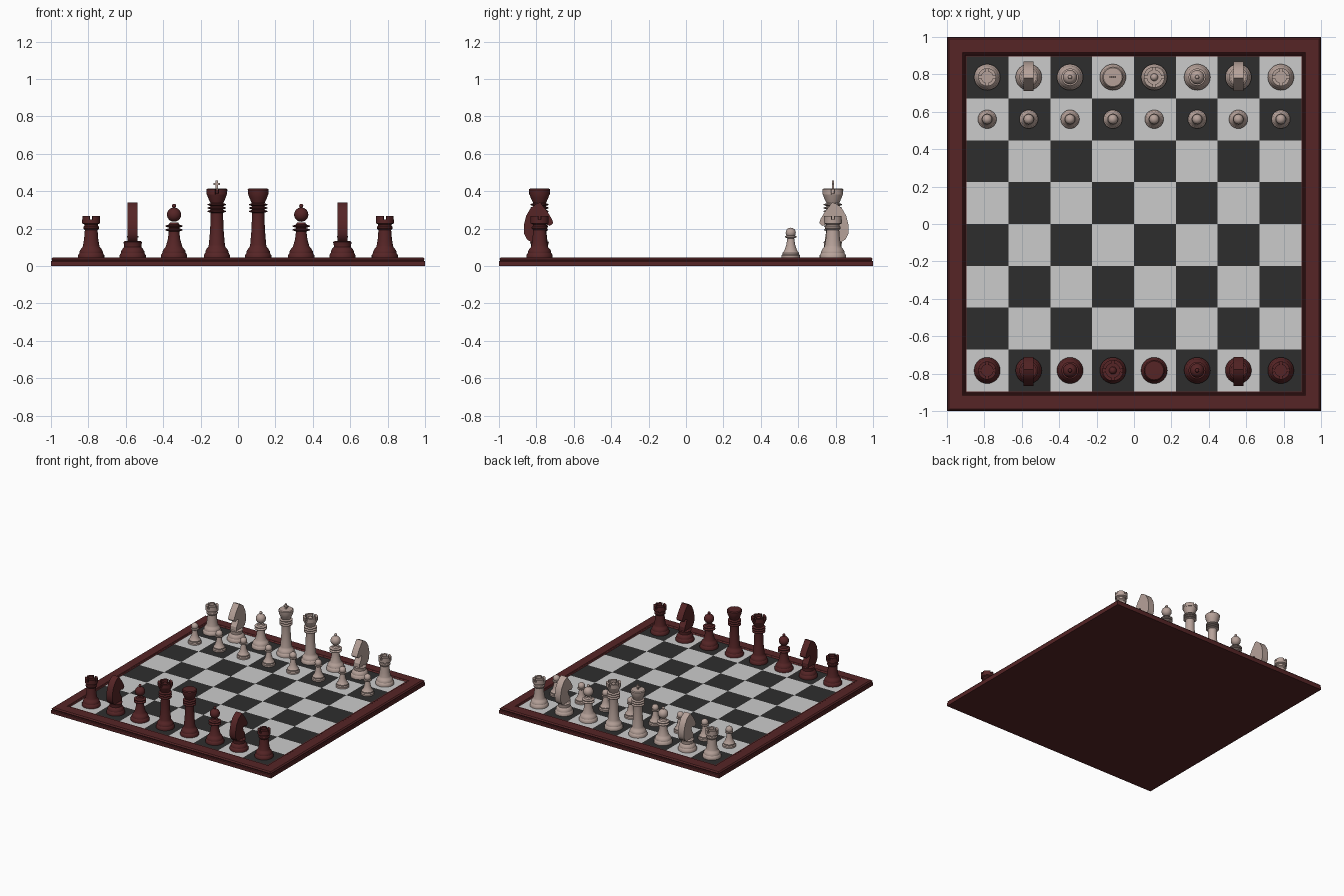
import bpy, bmesh, math
from mathutils import Matrix

if "Cube" in bpy.data.objects:
    bpy.data.objects.remove(bpy.data.objects["Cube"])

def material(name, rgb):
    m = bpy.data.materials.new(name)
    m.diffuse_color = (*rgb, 1)
    m.use_nodes = True
    m.node_tree.nodes["Principled BSDF"].inputs["Base Color"].default_value = m.diffuse_color
    return m

RED = material("dark red wood", (0.092, 0.018, 0.019))
CREAM = material("pale cream", (0.47, 0.36, 0.32))
LIGHT = material("light square", (0.60, 0.60, 0.60))
DARK = material("dark square", (0.027, 0.027, 0.027))
TOP = 0.043      # height of the playing surface
HALF = 0.895     # half width of the playing surface

def finish(bm, name, mats, smooth=True):
    bmesh.ops.recalc_face_normals(bm, faces=bm.faces)
    for f in bm.faces:
        f.smooth = smooth
    for e in bm.edges:
        e.smooth = len(e.link_faces) == 2 and e.calc_face_angle(0) < math.radians(32)
    me = bpy.data.meshes.new(name)
    bm.to_mesh(me)
    bm.free()
    for m in mats:
        me.materials.append(m)
    return me

def place(me, name, loc=(0, 0, 0), turn=0.0):
    ob = bpy.data.objects.new(name, me)
    ob.location = loc
    ob.rotation_euler.z = turn
    bpy.context.collection.objects.link(ob)
    return ob

def lathe(bm, profile, n=32, phase=0.0):
    """Closed turned shape from (radius, z) points."""
    rings = [[bm.verts.new((r * math.cos(phase + 2 * math.pi * i / n),
                            r * math.sin(phase + 2 * math.pi * i / n), z))
              for i in range(n)] for r, z in profile]
    for a, b in zip(rings, rings[1:]):
        for i in range(n):
            j = (i + 1) % n
            bm.faces.new((a[i], a[j], b[j], b[i]))
    bm.faces.new(rings[0][::-1])
    bm.faces.new(rings[-1])

def box(bm, size, centre):
    m = Matrix.Translation(centre) @ Matrix.Diagonal((*size, 1))
    bmesh.ops.create_cube(bm, size=1, matrix=m)

def ball(bm, r, z):
    bmesh.ops.create_uvsphere(bm, u_segments=24, v_segments=14, radius=r,
                              matrix=Matrix.Translation((0, 0, z)))

def battlements(bm, count, fill, r0, r1, z0, z1, steps=6):
    """Ring of raised curved blocks."""
    for k in range(count):
        prev = first = None
        for s in range(steps + 1):
            a = 2 * math.pi * (k + 0.5 + fill * (s / steps - 0.5)) / count
            sec = [bm.verts.new((r * math.cos(a), r * math.sin(a), z))
                   for r, z in ((r0, z0), (r1, z0), (r1, z1), (r0, z1))]
            if prev:
                for i in range(4):
                    j = (i + 1) % 4
                    bm.faces.new((prev[i], prev[j], sec[j], sec[i]))
            first = first or sec
            prev = sec
        bm.faces.new(first)
        bm.faces.new(prev[::-1])

# ---- pieces (z = 0 is the playing surface) ----
BASE = [(.07, 0), (.07, .015), (.066, .022), (.062, .028), (.062, .036),
        (.054, .05), (.046, .058)]

def rings(z, r, inner, count, step):
    pts = []
    for k in range(count):
        b = z + k * step
        pts += [(inner, b), (r, b + step * .3), (r, b + step * .55), (inner, b + step * .85)]
    return pts

def king(bm, cross):
    lathe(bm, BASE + [(.043, .07), (.036, .15), (.033, .235)] + rings(.242, .049, .034, 3, .018)
          + [(.037, .30), (.047, .322), (.054, .342), (.056, .365), (.05, .371), (.02, .372)])
    if cross:
        box(bm, (.012, .01, .047), (0, 0, .39))
        box(bm, (.036, .01, .011), (0, 0, .395))

def queen(bm):
    lathe(bm, BASE + [(.043, .07), (.036, .15), (.033, .235)] + rings(.242, .049, .034, 3, .018)
          + [(.037, .30), (.047, .322), (.055, .345), (.04, .345)])
    battlements(bm, 4, .8, .038, .056, .34, .37)
    ball(bm, .02, .348)

def bishop(bm):
    lathe(bm, BASE + [(.043, .065), (.033, .10), (.028, .14)] + rings(.142, .046, .028, 2, .02)
          + [(.022, .19)])
    ball(bm, .038, .232)
    ball(bm, .011, .279)

def rook(bm):
    lathe(bm, BASE + [(.044, .065), (.038, .10), (.034, .15), (.042, .158), (.042, .166),
                      (.036, .172), (.036, .18), (.048, .186), (.048, .205), (.03, .205)])
    battlements(bm, 4, .78, .031, .048, .20, .224)

def knight(bm):
    lathe(bm, BASE + [(.046, .07), (.05, .085), (.04, .092)])
    outline = [(-.045, .085), (-.068, .10), (-.083, .13), (-.084, .175), (-.072, .225),
               (-.047, .268), (-.018, .29), (.004, .298), (.02, .275), (.042, .248),
               (.066, .208), (.073, .187), (.056, .172), (.03, .182), (.012, .175),
               (.022, .145), (.04, .12), (.042, .085)]
    face = bm.faces.new([bm.verts.new((-.027, y, z)) for y, z in outline])
    out = bmesh.ops.extrude_face_region(bm, geom=[face])
    verts = [v for v in out["geom"] if isinstance(v, bmesh.types.BMVert)]
    bmesh.ops.translate(bm, verts=verts, vec=(.054, 0, 0))
    bmesh.ops.triangulate(bm, faces=[f for f in bm.faces if len(f.verts) == len(outline)])

def pawn(bm):
    lathe(bm, [(.05, 0), (.05, .013), (.044, .02), (.044, .028), (.034, .04), (.024, .07),
               (.018, .105), (.03, .111), (.03, .117), (.016, .123)])
    ball(bm, .027, .135)

def piece(name, build, mat, *args):
    bm = bmesh.new()
    build(bm, *args)
    return finish(bm, name, [mat])

# ---- board frame: square moulding turned with four sides ----
bm = bmesh.new()
q = math.sqrt(2)
lathe(bm, [(h * q, z) for h, z in ((1, 0), (1, .025), (.994, .029), (.997, .038), (.988, .047),
                                   (.916, .047), (.912, .044), (.906, .047), (.90, .040),
                                   (HALF, .040))], n=4, phase=math.pi / 4)
place(finish(bm, "board_frame", [RED], False), "board_frame")

# ---- chequered playing surface ----
bm = bmesh.new()
bmesh.ops.create_grid(bm, x_segments=8, y_segments=8, size=HALF,
                      matrix=Matrix.Translation((0, 0, TOP)))
cell = HALF / 4
for f in bm.faces:
    c = f.calc_center_median()
    f.material_index = (math.floor((c.x + HALF) / cell) + math.floor((c.y + HALF) / cell)) % 2
place(finish(bm, "board_squares", [LIGHT, DARK], False), "board_squares")

# ---- set out both sides ----
XS = (-.785, -.563, -.342, -.113, .108, .338, .558, .785)
for side, mat, y, turn in (("red", RED, -.783, 0), ("cream", CREAM, .785, math.pi)):
    cream = side == "cream"
    shapes = {"rook": piece("rook", rook, mat), "knight": piece("knight", knight, mat),
              "bishop": piece("bishop", bishop, mat), "queen": piece("queen", queen, mat),
              "king": piece("king", king, mat, cream)}
    middle = ["king", "queen"] if cream else ["queen", "king"]
    order = ["rook", "knight", "bishop"] + middle + ["bishop", "knight", "rook"]
    for i, (kind, x) in enumerate(zip(order, XS)):
        place(shapes[kind], f"{side}_{kind}_{i + 1}", (x, y, TOP), turn)

# ---- pawns, cream side only ----
pawn_mesh = piece("pawn", pawn, CREAM)
for i, x in enumerate(XS):
    place(pawn_mesh, f"cream_pawn_{i + 1}", (x, .56, TOP))
